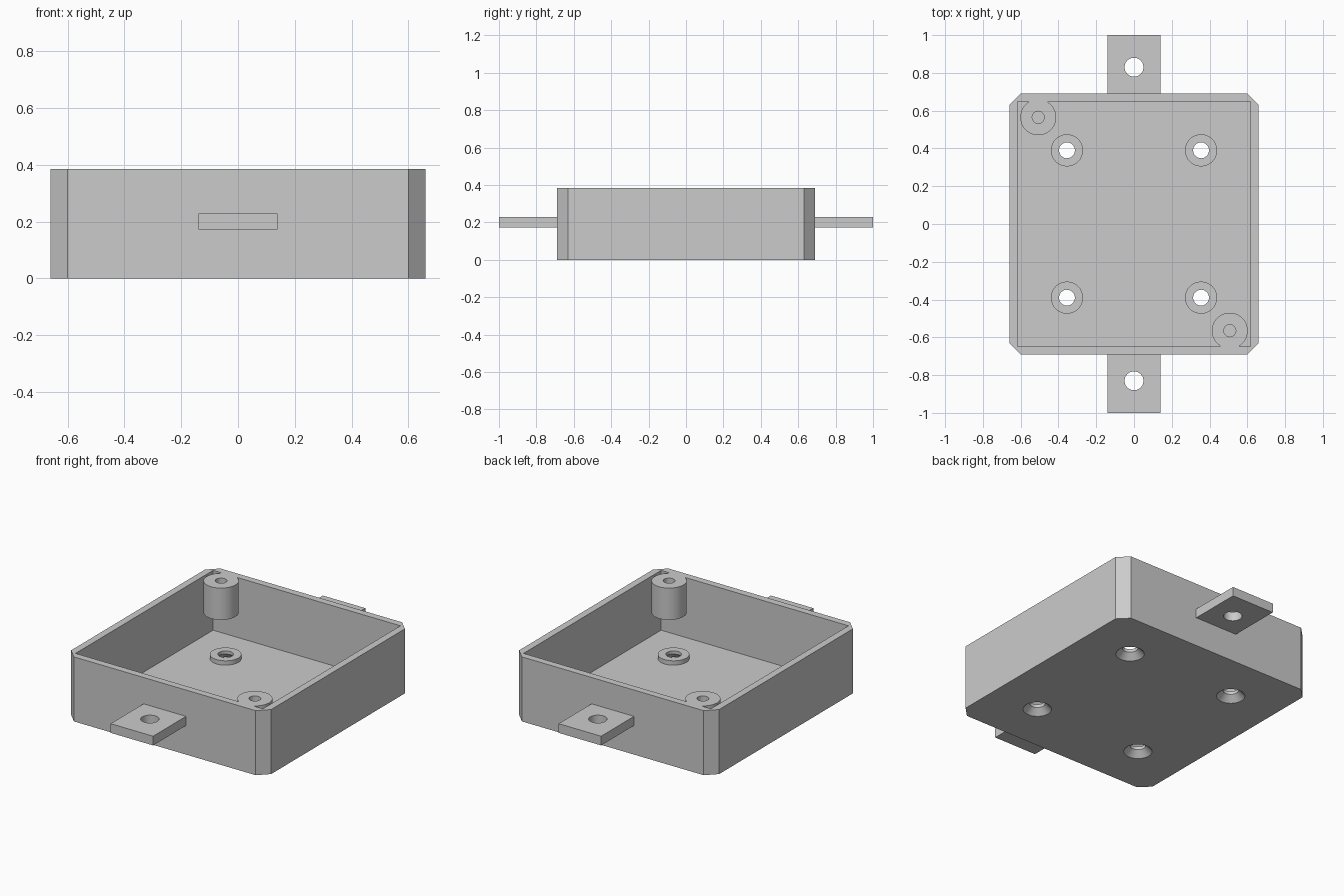
import bpy, bmesh, math
from mathutils import Matrix, Vector

cube = bpy.data.objects.get("Cube")
if cube:
    bpy.data.objects.remove(cube, do_unlink=True)

grey = bpy.data.materials.new("light grey plastic")
grey.use_nodes = True
grey.diffuse_color = (0.6, 0.6, 0.6, 1)
grey.node_tree.nodes["Principled BSDF"].inputs["Base Color"].default_value = (0.6, 0.6, 0.6, 1)

HX, HY, TOP = 0.66, 0.69, 0.385      # outer half sizes and height
CUT, WALL, FLOOR = 0.06, 0.042, 0.028
BOSS_TOP = 0.054


def finish(name, bm):
    bmesh.ops.recalc_face_normals(bm, faces=bm.faces)
    mesh = bpy.data.meshes.new(name)
    bm.to_mesh(mesh)
    bm.free()
    mesh.materials.append(grey)
    obj = bpy.data.objects.new(name, mesh)
    bpy.context.collection.objects.link(obj)
    return obj


def prism(name, points, z0, z1):
    bm = bmesh.new()
    face = bm.faces.new([bm.verts.new((x, y, z0)) for x, y in points])
    new = bmesh.ops.extrude_face_region(bm, geom=[face])["geom"]
    bmesh.ops.translate(bm, vec=(0, 0, z1 - z0),
                        verts=[v for v in new if isinstance(v, bmesh.types.BMVert)])
    return finish(name, bm)


def box(name, x0, x1, y0, y1, z0, z1):
    y0, y1 = min(y0, y1), max(y0, y1)
    return prism(name, [(x0, y0), (x1, y0), (x1, y1), (x0, y1)], z0, z1)


def cylinder(name, x, y, z0, z1, r0, r1=None):
    bm = bmesh.new()
    bmesh.ops.create_cone(bm, cap_ends=True, segments=48, radius1=r0,
                          radius2=r0 if r1 is None else r1, depth=z1 - z0,
                          matrix=Matrix.Translation(Vector((x, y, (z0 + z1) / 2))))
    return finish(name, bm)


def combine(target, tool, operation):
    """Apply a boolean and throw the tool away."""
    tool.hide_render = True
    mod = target.modifiers.new("boolean", "BOOLEAN")
    mod.operation, mod.object, mod.solver = operation, tool, "EXACT"
    bpy.context.view_layer.objects.active = target
    bpy.ops.object.modifier_apply(modifier=mod.name)
    bpy.data.objects.remove(tool, do_unlink=True)


# Open tray with chamfered corners
a, b = HX - CUT, HY - CUT
outline = [(-a, -HY), (a, -HY), (HX, -b), (HX, b), (a, HY), (-a, HY), (-HX, b), (-HX, -b)]
tray = prism("tray", outline, 0, TOP)
ix, iy = HX - WALL, HY - WALL
combine(tray, box("cavity", -ix, ix, -iy, iy, FLOOR, TOP + 0.2), "DIFFERENCE")

# Raised rings on the floor, countersunk from below
for sx in (-1, 1):
    for sy in (-1, 1):
        x, y = sx * 0.355, sy * 0.39
        combine(tray, cylinder("ring", x, y, FLOOR / 2, BOSS_TOP, 0.085), "UNION")
        combine(tray, cylinder("bore", x, y, -0.1, 0.2, 0.042), "DIFFERENCE")
        combine(tray, cylinder("countersink", x, y, -0.01, 0.035, 0.087, 0.042), "DIFFERENCE")

# Hanging lid screw posts in two opposite corners, webbed to the wall
for s in (-1, 1):
    x, y = -s * 0.507, s * 0.565
    post = cylinder("post", x, y, 0.195, TOP, 0.095)
    combine(post, box("web", x - 0.052, x + 0.052, y, s * (HY - 0.01), 0.195, TOP), "UNION")
    combine(tray, post, "UNION")
    combine(tray, cylinder("pilot", x, y, 0.23, TOP + 0.1, 0.032), "DIFFERENCE")

# Mounting tabs at front and back
parts = [tray]
for name, s in (("front_tab", -1), ("back_tab", 1)):
    tab = box(name, -0.14, 0.14, s * (HY - 0.01), s, 0.173, 0.228)
    combine(tab, cylinder("tab_bore", 0, s * 0.83, 0.1, 0.3, 0.05), "DIFFERENCE")
    parts.append(tab)

# Smooth the round walls, keep the edges crisp
bpy.ops.object.select_all(action="DESELECT")
for obj in parts:
    obj.select_set(True)
bpy.context.view_layer.objects.active = tray
bpy.ops.object.shade_smooth_by_angle(angle=math.radians(30))
